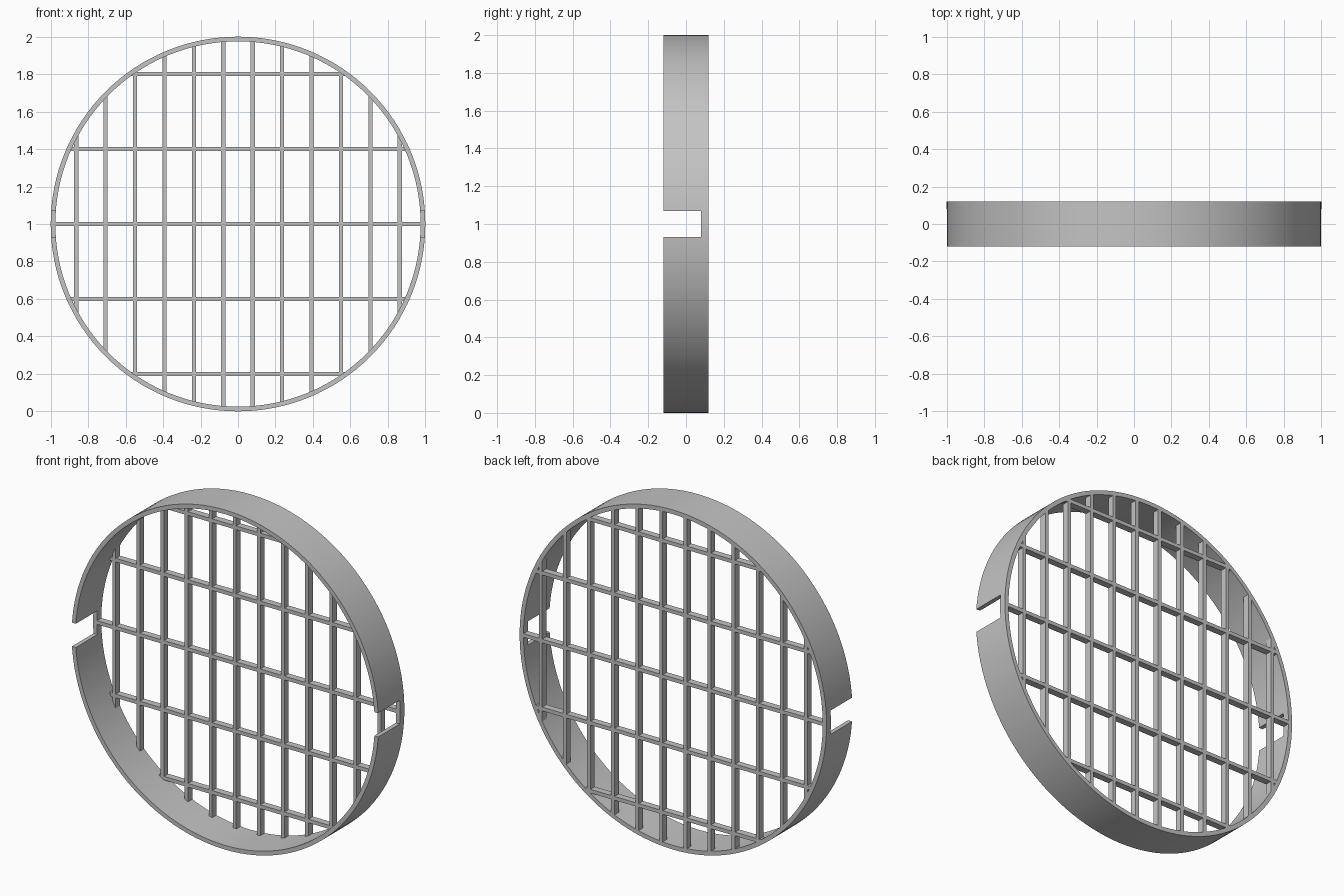
import bpy, bmesh
from math import sqrt, sin, cos, tau, radians

cube = bpy.data.objects.get("Cube")
if cube:
    bpy.data.objects.remove(cube, do_unlink=True)

OUTER, INNER = 1.0, 0.975
FRONT, BACK = -0.12, 0.12
GRID_FRONT = 0.08
BAR = 0.022
CENTRE_Z = 1.0

grey = bpy.data.materials.new("plain grey")
grey.use_nodes = True
grey.diffuse_color = (0.55, 0.55, 0.55, 1)
grey.node_tree.nodes["Principled BSDF"].inputs["Base Color"].default_value = grey.diffuse_color


def box(name, low, high):
    """Axis-aligned box between two corners."""
    centre = [(a + b) / 2 for a, b in zip(low, high)]
    bpy.ops.mesh.primitive_cube_add(size=1, location=centre)
    obj = bpy.context.object
    obj.name = name
    obj.scale = [b - a for a, b in zip(low, high)]
    bpy.ops.object.transform_apply(location=False, rotation=False, scale=True)
    obj.data.materials.append(grey)
    return obj


def tube(name, segments=128):
    """Short hollow drum, its axis along y."""
    bm = bmesh.new()
    section = [(OUTER, FRONT), (OUTER, BACK), (INNER, BACK), (INNER, FRONT)]
    rings = []
    for i in range(segments):
        a = tau * i / segments
        rings.append([bm.verts.new((r * cos(a), y, r * sin(a))) for r, y in section])
    for i in range(segments):
        here, there = rings[i], rings[(i + 1) % segments]
        for j in range(4):
            k = (j + 1) % 4
            bm.faces.new((here[j], here[k], there[k], there[j]))
    bmesh.ops.recalc_face_normals(bm, faces=bm.faces)
    mesh = bpy.data.meshes.new(name)
    bm.to_mesh(mesh)
    bm.free()
    obj = bpy.data.objects.new(name, mesh)
    obj.location.z = CENTRE_Z
    bpy.context.collection.objects.link(obj)
    mesh.materials.append(grey)
    return obj


# Outer rim, with a notch through both sides that is open to the front
rim = tube("rim")
cutter = box("notch_cutter", (-1.2, -0.3, 0.93), (1.2, GRID_FRONT, 1.07))
cutter.hide_render = True
notch = rim.modifiers.new("side notches", "BOOLEAN")
notch.operation = "DIFFERENCE"
notch.solver = "EXACT"
notch.object = cutter
bpy.ops.object.select_all(action="DESELECT")
rim.select_set(True)
bpy.context.view_layer.objects.active = rim
bpy.ops.object.modifier_apply(modifier=notch.name)
bpy.data.objects.remove(cutter, do_unlink=True)
bpy.ops.object.shade_smooth_by_angle(angle=radians(30))


def half_length(offset):
    """Reach of a bar so that its corners end inside the rim wall."""
    return sqrt(0.996 ** 2 - (abs(offset) + BAR / 2) ** 2)


# Upright bars
for i in range(12):
    x = (i - 5.5) * 0.157
    h = half_length(x)
    box(f"upright_bar_{i + 1}", (x - BAR / 2, GRID_FRONT, CENTRE_Z - h),
        (x + BAR / 2, BACK, CENTRE_Z + h))

# Cross bars
for i in range(5):
    z = (i - 2) * 0.4
    h = half_length(z)
    box(f"cross_bar_{i + 1}", (-h, GRID_FRONT, CENTRE_Z + z - BAR / 2),
        (h, BACK, CENTRE_Z + z + BAR / 2))
